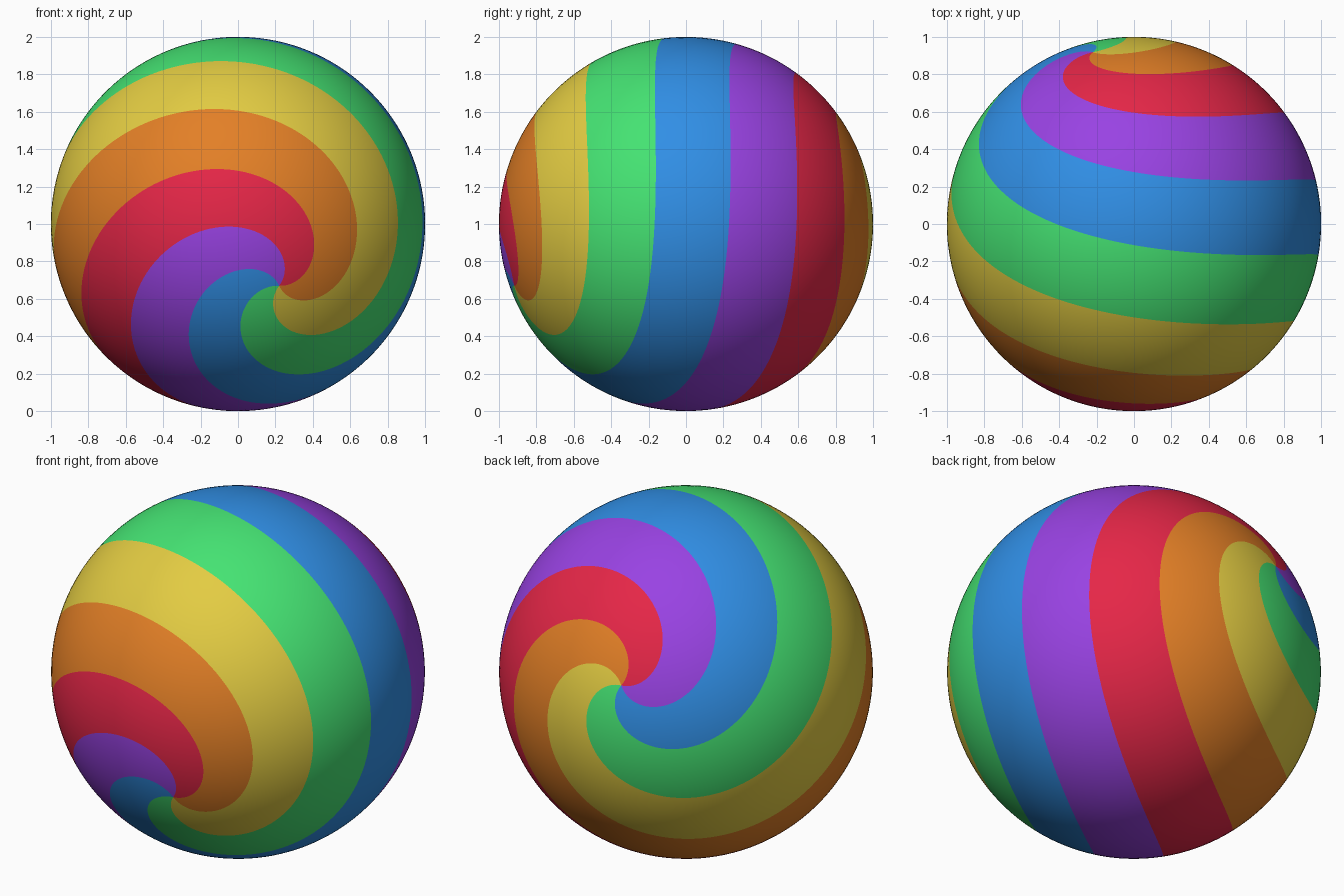
import bpy, bmesh, math
from mathutils import Vector

if "Cube" in bpy.data.objects:
    bpy.data.objects.remove(bpy.data.objects["Cube"])

# Six swirl colours, in order around the ball (display values turned to linear)
COLOURS = [("orange", (0.89, 0.50, 0.15)), ("yellow", (0.89, 0.80, 0.26)),
           ("green", (0.27, 0.89, 0.45)), ("blue", (0.19, 0.56, 0.90)),
           ("purple", (0.60, 0.26, 0.89)), ("red", (0.90, 0.15, 0.28))]


def linear(c):
    return c / 12.92 if c <= 0.04045 else ((c + 0.055) / 1.055) ** 2.4


# Tilted axis of the ball: the front pole sits low and to the right
pole = Vector((0.22, -0.918, -0.33)).normalized()
up = (Vector((0, 0, 1)) - pole * pole.z).normalized()
side = up.cross(pole)
if side.x < 0:
    side = -side
CENTRE = Vector((0, 0, 1))
ROWS, COLS = 180, 120


def twist(theta):
    """Swirl angle in degrees at theta degrees from the front pole."""
    t = theta - 90
    return 150.5 + 2.39 * t + 3.9e-5 * t ** 3


def point(theta, turn):
    phi = math.radians(turn - twist(theta))
    th = math.radians(theta)
    ring = up * math.cos(phi) + side * math.sin(phi)
    return CENTRE + pole * math.cos(th) + ring * math.sin(th)


# Sphere whose columns of faces follow the swirl, so colour edges stay clean
bm = bmesh.new()
rings = [[bm.verts.new(point(180 * r / ROWS, 360 * c / COLS)) for c in range(COLS)]
         for r in range(1, ROWS)]
front, back = bm.verts.new(CENTRE + pole), bm.verts.new(CENTRE - pole)
for c in range(COLS):
    d = (c + 1) % COLS
    faces = [bm.faces.new((front, rings[0][c], rings[0][d])),
             bm.faces.new((back, rings[-1][d], rings[-1][c]))]
    for a, b in zip(rings, rings[1:]):
        faces.append(bm.faces.new((a[c], b[c], b[d], a[d])))
    for f in faces:
        f.material_index = c * 6 // COLS
        f.smooth = True
bmesh.ops.recalc_face_normals(bm, faces=bm.faces)

mesh = bpy.data.meshes.new("swirl_ball")
bm.to_mesh(mesh)
bm.free()
for name, rgb in COLOURS:
    mat = bpy.data.materials.new(name)
    mat.diffuse_color = (*[linear(v) for v in rgb], 1)
    mat.use_nodes = True
    mat.node_tree.nodes["Principled BSDF"].inputs["Base Color"].default_value = mat.diffuse_color
    mesh.materials.append(mat)
ball = bpy.data.objects.new("swirl_ball", mesh)
bpy.context.collection.objects.link(ball)
